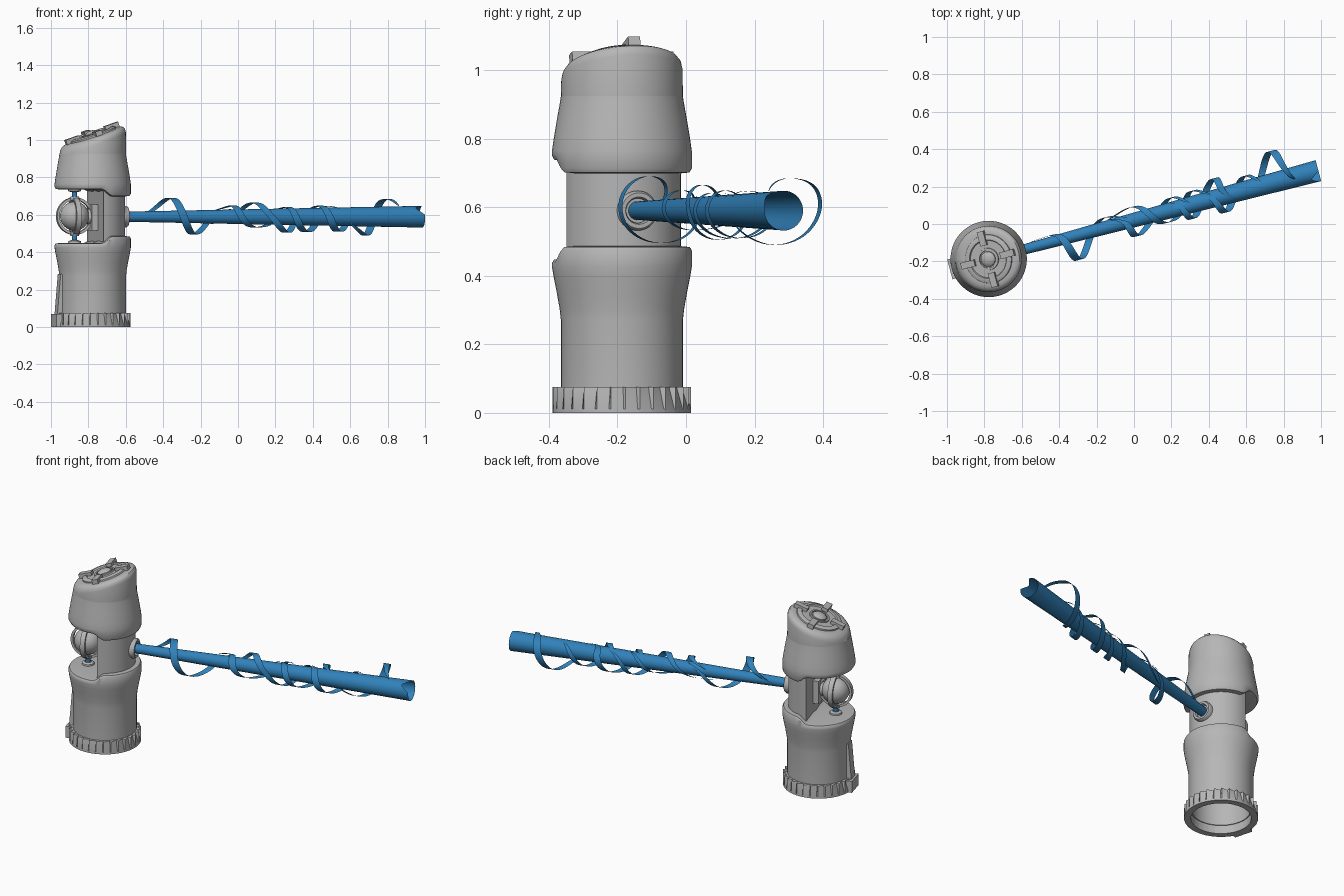
import bpy, bmesh, math
from mathutils import Matrix, Vector

if "Cube" in bpy.data.objects:
    bpy.data.objects.remove(bpy.data.objects["Cube"])

# whole model: hilt axis at (-0.777, -0.187), turned 15 degrees so local +x is the blade direction
TURN = math.radians(15)
WORLD = Matrix.Translation((-0.777, -0.187, 0)) @ Matrix.Rotation(TURN, 4, 'Z')
AXIS_Z = 0.59


def material(name, col):
    m = bpy.data.materials.new(name)
    m.diffuse_color = (*col, 1)
    m.use_nodes = True
    m.node_tree.nodes["Principled BSDF"].inputs["Base Color"].default_value = m.diffuse_color
    return m


GREY = material("grey metal", (0.47, 0.47, 0.47))
BLUE = material("blue energy", (0.03, 0.22, 0.49))


def finish(name, bm, mat, m=Matrix(), angle=35, fix=True):
    if fix:
        bmesh.ops.remove_doubles(bm, verts=bm.verts, dist=1e-5)
        bmesh.ops.recalc_face_normals(bm, faces=bm.faces)
    me = bpy.data.meshes.new(name)
    bm.to_mesh(me)
    bm.free()
    me.materials.append(mat)
    ob = bpy.data.objects.new(name, me)
    bpy.context.collection.objects.link(ob)
    ob.matrix_world = WORLD @ m
    bpy.ops.object.select_all(action='DESELECT')
    ob.select_set(True)
    bpy.context.view_layer.objects.active = ob
    bpy.ops.object.shade_smooth_by_angle(angle=math.radians(angle))
    return ob


def grid(bm, rows, closed):
    rows = [[bm.verts.new(p) for p in row] for row in rows]
    for a, b in zip(rows, rows[1:]):
        n = len(a)
        for j in range(n if closed else n - 1):
            k = (j + 1) % n
            bm.faces.new((a[j], a[k], b[k], b[j]))


def lathe(name, profile, mat=GREY, m=Matrix(), offset=lambda x: 0, seg=64):
    """Profile points are (radius, z, weight of the height offset)."""
    rows = []
    for r, z, *w in profile:
        w = w[0] if w else 0
        row = []
        for j in range(seg):
            a = 2 * math.pi * j / seg
            x, y = r * math.cos(a), r * math.sin(a)
            row.append((x, y, z + w * offset(x)))
        rows.append(row)
    bm = bmesh.new()
    grid(bm, rows, True)
    return finish(name, bm, mat, m)


def box(name, lo, hi, mat=GREY, m=Matrix(), taper=None):
    bm = bmesh.new()
    lo, hi = Vector(lo), Vector(hi)
    bmesh.ops.create_cube(bm, size=1)
    for v in bm.verts:
        v.co = (lo + hi) / 2 + v.co * (hi - lo)
        if taper is not None and v.co.z > lo.z + 1e-4 and v.co.x < lo.x + 1e-4:
            v.co.x += taper
    return finish(name, bm, mat, m)


def step(x):
    t = min(1, max(0, x / 0.06))
    return t * t * (3 - 2 * t)


# lower grip: hollow, its rim steps up on the blade side
lathe("lower_grip", [
    (0, .38), (.16, .38), (.16, .05), (.178, .05), (.178, .27), (.182, .305), (.190, .35),
    (.199, .395), (.204, .425), (.204, .437, 1), (.198, .447, 1), (.166, .45, 1), (0, .45)],
    offset=lambda x: .037 * step(x))

# upper grip, in two skins: flared wall with stepped rim, then slanted top
lathe("upper_grip", [
    (0, .735), (.166, .735, 1), (.197, .738, 1), (.204, .75, 1), (.204, .765), (.199, .80),
    (.189, .86), (.180, .91), (.178, .925)], offset=lambda x: -.037 * step(x))
lathe("upper_grip_top", [
    (.178, .925), (.177, .985, 1), (.173, 1.003, 1), (.164, 1.015, 1), (.15, 1.022, 1),
    (.135, 1.024, 1), (0, 1.024, 1)], offset=lambda x: .34 * x)

# base ring with saw-tooth facets
TEETH = 30
rows = [[] for _ in range(5)]
for k in range(TEETH):
    for frac, top in ((0, .202), (.85, .182)):
        a = 2 * math.pi * (k + frac) / TEETH
        for row, (r, z) in zip(rows, ((.165, .075), (.165, 0), (.202, 0), (.202, .012), (top, .075))):
            row.append((r * math.cos(a), r * math.sin(a), z))
rows.append(rows[0])
bm = bmesh.new()
grid(bm, rows, True)
finish("toothed_base_ring", bm, GREY, angle=20)

# clip and raised fin on the side away from the blade
box("base_clip", (-.215, -.055, 0), (-.165, .055, .07))
box("grip_fin", (-.203, -.03, .07), (-.165, .03, .285), taper=.018)

# half-round column joining the two grips
bm = bmesh.new()
half = math.acos(.015 / .172)
arc = [(.172 * math.cos(a), .172 * math.sin(a)) for a in
       [half * (2 * i / 32 - 1) for i in range(33)]]
grid(bm, [[(x, y, z) for x, y in arc] for z in (.44, .745)], True)
finish("column", bm, GREY)

# socket between column and sphere
box("socket_plate", (-.018, -.055, .515), (.03, .055, .655))
ALONG = Matrix.Translation((0, 0, AXIS_Z)) @ Matrix.Rotation(math.pi / 2, 4, 'Y')
lathe("socket_tube", [(0, -.04), (.035, -.04), (.04, -.03), (.04, .02)], m=ALONG, seg=32)

# emitter collar on the blade side
lathe("emitter_collar", [(.058, .15), (.058, .183), (.052, .192), (.04, .192), (.036, .182),
                         (.036, .175), (0, .175)], m=ALONG, seg=40)

# caged sphere in the open chamber
CORE = Matrix.Translation((-.1, 0, AXIS_Z + .003))
bm = bmesh.new()
bmesh.ops.create_uvsphere(bm, u_segments=32, v_segments=16, radius=.078)
finish("core_sphere", bm, GREY, CORE)
for i in range(2):
    lathe(f"cage_band_{i}", [(.086, -.014), (.1, -.014), (.1, .014), (.086, .014), (.086, -.014)],
          m=CORE @ Matrix.Rotation(i * math.pi / 2, 4, 'Z') @ Matrix.Rotation(math.pi / 2, 4, 'X'))
for side, name in ((-1, "lower"), (1, "upper")):
    pin = CORE @ Matrix.Rotation(0 if side > 0 else math.pi, 4, 'X')
    lathe(name + "_blue_pin", [(0, .075), (.014, .075), (.014, .15), (0, .15)], BLUE, pin, seg=20)
    lathe(name + "_pin_seat", [(.018, .128), (.034, .134), (.036, .15)], m=pin, seg=32)
    lathe(name + "_cage_hub", [(0, .106), (.022, .106), (.03, .092), (.03, .085)], m=pin, seg=32)

# slanted end cap with four lugs and a button
CAP = Matrix.Translation((0, 0, 1.024)) @ Matrix.Rotation(-math.atan(.34), 4, 'Y')
lathe("cap_disc", [(.132, -.005), (.13, .008), (.116, .014), (.104, .014), (.1, .006), (0, .006)], m=CAP)
lathe("cap_inner_ring", [(.06, 0), (.058, .013), (.048, .013), (.046, 0)], m=CAP, seg=40)
lathe("cap_button", [(.042, 0), (.04, .014), (.03, .022), (.016, .027), (0, .028)], m=CAP, seg=32)
for i in range(4):
    box(f"cap_lug_{i}", (.075, -.018, 0), (.153, .018, .026),
        m=CAP @ Matrix.Rotation(i * math.pi / 2, 4, 'Z'))

# blade: open widening tube, notched at the far end
bm = bmesh.new()
rows = []
for i in range(25):
    t = i / 24
    row = []
    for j in range(40):
        a = 2 * math.pi * j / 40
        notch = .05 * max(0, 1 - abs(a - math.radians(40)) / .7) * (t > .99)
        r = .027 + .031 * t
        row.append((.175 + 1.65 * t - notch, -r * math.sin(a), AXIS_Z + r * math.cos(a)))
    rows.append(row)
grid(bm, rows, True)
finish("blade_tube", bm, BLUE)


# ribbons coiling round the blade: keys are (world x, angle from top, radius)
def spline(keys, t):
    f = t * (len(keys) - 1)
    i = min(int(f), len(keys) - 2)
    f -= i
    p = [Vector(keys[min(max(i + d, 0), len(keys) - 1)]) for d in (-1, 0, 1, 2)]
    return .5 * (2 * p[1] + (p[2] - p[0]) * f + (2 * p[0] - 5 * p[1] + 4 * p[2] - p[3]) * f ** 2
                 + (3 * p[1] - p[0] - 3 * p[2] + p[3]) * f ** 3)


def ribbon(name, keys, width=.045, n=72):
    left, right = [], []
    for i in range(n + 1):
        x, deg, r = spline(keys, i / n)
        a = math.radians(deg)
        y, z = -r * math.sin(a), AXIS_Z + r * math.cos(a)
        s = (x + .777 + math.sin(TURN) * y) / math.cos(TURN)
        w = width / 2 * (max(0, math.sin(math.pi * i / n)) ** .6 + .01)
        left.append((s - w, y, z))
        right.append((s + w, y, z))
    bm = bmesh.new()
    grid(bm, [left, right], False)
    finish(name, bm, BLUE, angle=60, fix=False)


COILS = [
    [(-.56, -120, .03), (-.48, -60, .04), (-.38, 0, .095), (-.29, 90, .13), (-.22, 180, .09),
     (-.13, 270, .05), (-.03, 340, .045)],
    [(-.2, 200, .04), (-.03, 270, .07), (.09, 360, .075), (.18, 450, .06), (.26, 540, .085),
     (.32, 630, .07), (.42, 700, .05)],
    [(-.15, -60, .045), (-.05, 0, .055), (.02, 90, .088), (.12, 180, .055), (.2, 270, .065), (.3, 350, .05)],
    [(.18, -60, .05), (.25, 0, .05), (.31, 90, .075), (.36, 180, .08), (.43, 270, .105),
     (.48, 340, .06), (.55, 400, .05)],
    [(.35, -60, .045), (.42, 0, .055), (.49, 90, .088), (.54, 180, .08), (.6, 270, .075), (.68, 340, .055)],
    [(.6, 130, .053), (.66, 180, .085), (.71, 250, .155), (.75, 290, .165), (.80, 325, .115), (.86, 370, .058)],
]
for i, keys in enumerate(COILS):
    ribbon(f"energy_ribbon_{i}", keys)
